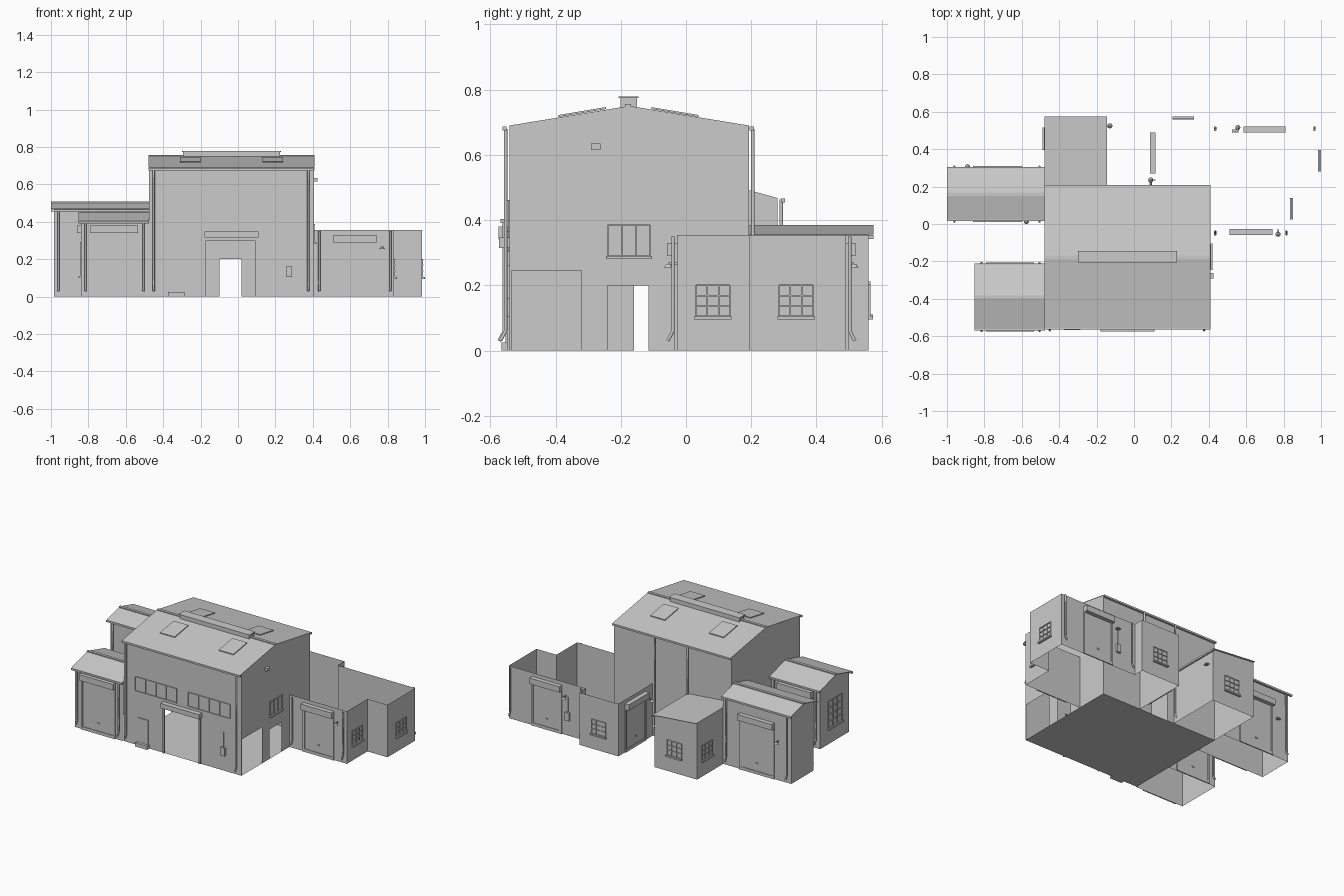
import bpy, bmesh
from mathutils import Vector

if "Cube" in bpy.data.objects:
    bpy.data.objects.remove(bpy.data.objects["Cube"])

grey = bpy.data.materials.new("plain_grey")
grey.use_nodes = True
grey.diffuse_color = (0.6, 0.6, 0.6, 1)
grey.node_tree.nodes["Principled BSDF"].inputs["Base Color"].default_value = (0.6, 0.6, 0.6, 1)


def finish(name, bm, out=None):
    """Turn a bmesh into an object; faces turn toward 'out' when given."""
    bm.normal_update()
    if out is None:
        bmesh.ops.recalc_face_normals(bm, faces=bm.faces)
    else:
        for f in bm.faces:
            if f.normal.dot(Vector(out)) < 0:
                f.normal_flip()
    me = bpy.data.meshes.new(name)
    bm.to_mesh(me)
    bm.free()
    me.materials.append(grey)
    ob = bpy.data.objects.new(name, me)
    bpy.context.collection.objects.link(ob)
    return ob


def at(w, u, z, d=0):
    """Point on wall w = (normal axis, position, outward sign)."""
    n = w[1] + w[2] * d
    return (n, u, z) if w[0] == 'x' else (u, n, z)


def outward(w):
    return (w[2], 0, 0) if w[0] == 'x' else (0, w[2], 0)


def quad(bm, pts):
    bm.faces.new([bm.verts.new(p) for p in pts])


def add_box(bm, w, u0, u1, z0, z1, d0, d1):
    lo, hi = Vector(at(w, u0, z0, d0)), Vector(at(w, u1, z1, d1))
    vs = bmesh.ops.create_cube(bm, size=1)["verts"]
    for v in vs:
        v.co = Vector([(a + b) / 2 + c * abs(b - a) for a, b, c in zip(lo, hi, v.co)])


def box(name, w, *dims):
    bm = bmesh.new()
    add_box(bm, w, *dims)
    return finish(name, bm)


def wall(name, w, u0, u1, top, holes=(), ridge=None):
    """Thin wall with rectangular openings and an optional gable."""
    bm = bmesh.new()
    us = sorted({u0, u1, *[h[i] for h in holes for i in (0, 1)]})
    zs = sorted({0, top, *[h[i] for h in holes for i in (2, 3)]})
    for a, b in zip(us, us[1:]):
        for c, e in zip(zs, zs[1:]):
            m, n = (a + b) / 2, (c + e) / 2
            if not any(h[0] < m < h[1] and h[2] < n < h[3] for h in holes):
                quad(bm, [at(w, a, c), at(w, b, c), at(w, b, e), at(w, a, e)])
    if ridge:
        quad(bm, [at(w, u0, top), at(w, u1, top), at(w, (u0 + u1) / 2, ridge)])
    bmesh.ops.remove_doubles(bm, verts=bm.verts, dist=1e-5)
    return finish(name, bm, outward(w))


def window(name, w, u0, u1, z0, z1, cols, rows, sill=True):
    """Frame, glazing bars and a sill."""
    bm = bmesh.new()
    t = 0.004
    for i in range(cols + 1):
        u = u0 + (u1 - u0) * i / cols
        add_box(bm, w, u - t / 2, u + t / 2, z0, z1, 0, 0.005)
    for i in range(rows + 1):
        z = z0 + (z1 - z0) * i / rows
        add_box(bm, w, u0, u1, z - t / 2, z + t / 2, 0, 0.006)
    if sill:
        add_box(bm, w, u0 - 0.005, u1 + 0.005, z0 - 0.01, z0, 0, 0.014)
    return finish(name, bm)


def shutter(name, w, u0, u1, z):
    """Roller door: housing, side rails, curtain and bottom bar."""
    bm = bmesh.new()
    add_box(bm, w, u0, u1, z, z + 0.04, 0, 0.03)
    add_box(bm, w, u0 + 0.012, u1 - 0.012, 0, z, 0, 0.003)
    add_box(bm, w, u0 + 0.012, u1 - 0.012, 0, 0.02, 0, 0.007)
    for u in (u0, u1 - 0.012):
        add_box(bm, w, u, u + 0.012, 0, z, 0, 0.008)
    m = (u0 + u1) / 2
    add_box(bm, w, m - 0.008, m + 0.008, 0.07, 0.076, 0, 0.009)
    return finish(name, bm)


def pipe(name, w, u, top):
    """Downpipe with a kicked-out foot."""
    cu = bpy.data.curves.new(name, 'CURVE')
    cu.dimensions = '3D'
    cu.bevel_depth = 0.006
    cu.bevel_resolution = 1
    sp = cu.splines.new('POLY')
    path = [(top, 0.012), (0.06, 0.012), (0.03, 0.028)]
    sp.points.add(len(path) - 1)
    for p, (z, d) in zip(sp.points, path):
        p.co = (*at(w, u, z, d), 1)
    cu.materials.append(grey)
    bpy.context.collection.objects.link(bpy.data.objects.new(name, cu))


def lamp(name, w, u, z):
    """Wall lamp: arm and conical shade."""
    bm = bmesh.new()
    add_box(bm, w, u - 0.003, u + 0.003, z + 0.004, z + 0.01, 0, 0.025)
    cone = bmesh.ops.create_cone(bm, cap_ends=True, segments=12, radius1=0.014, radius2=0.005, depth=0.012)
    bmesh.ops.translate(bm, verts=cone["verts"], vec=at(w, u, z, 0.026))
    finish(name, bm)


def gable_roof(name, x0, x1, y0, y1, eave, ridge):
    """Two slopes, a ridge cap and a gutter along each eave."""
    bm = bmesh.new()
    m = (y0 + y1) / 2
    for y in (y0, y1):
        quad(bm, [(x0, y, eave), (x1, y, eave), (x1, m, ridge), (x0, m, ridge)])
    bmesh.ops.remove_doubles(bm, verts=bm.verts, dist=1e-5)
    finish(name, bm, (0, 0, 1))
    box(name + "_ridge_cap", ('y', m, 1), x0, x1, ridge - 0.004, ridge + 0.004, -0.009, 0.009)
    for y, s in ((y0, -1), (y1, 1)):
        box(name + "_gutter", ('y', y, s), x0, x1, eave - 0.014, eave - 0.002, -0.005, 0.008)


# Main hall
front, back = ('y', -0.541, -1), ('y', 0.193, 1)
left, right = ('x', 0.405, 1), ('x', -0.475, -1)
wall("hall_front_wall", front, -0.475, 0.405, 0.69, [(-0.17, 0.09, 0, 0.3)])
wall("hall_back_wall", back, -0.475, 0.405, 0.69, [(-0.1, 0.02, 0, 0.2)])
wall("hall_left_wall", left, -0.541, 0.193, 0.69,
     [(-0.535, -0.32, 0, 0.245), (-0.24, -0.115, 0, 0.2)], 0.75)
wall("hall_right_wall", right, -0.541, 0.193, 0.69,
     [(-0.535, -0.25, 0, 0.3), (-0.16, -0.035, 0, 0.2)], 0.75)
bm = bmesh.new()
quad(bm, [(-0.475, -0.541, 0), (0.405, -0.541, 0), (0.405, 0.193, 0), (-0.475, 0.193, 0)])
finish("hall_floor", bm, (0, 0, -1))
gable_roof("hall_roof", -0.478, 0.408, -0.555, 0.2, 0.689, 0.752)

# Ridge vent and skylights
vent = ('y', -0.176, 1)
box("ridge_vent", vent, -0.295, 0.225, 0.74, 0.774, -0.025, 0.025)
box("ridge_vent_cap", vent, -0.3, 0.23, 0.774, 0.779, -0.031, 0.031)
for x in (-0.31, 0.13):
    for s in (-1, 1):
        bm = bmesh.new()
        add_box(bm, ('y', -0.176, s), x, x + 0.11, 0, 0.006, 0.07, 0.215)
        for v in bm.verts:
            v.co.z += 0.752 - abs(v.co.y + 0.176) * 0.167
        finish("skylight", bm)

# Hall details
window("front_window_right", front, -0.39, -0.08, 0.365, 0.46, 4, 1, False)
window("front_window_left", front, 0.005, 0.32, 0.365, 0.46, 4, 1, False)
window("side_window", left, -0.24, -0.11, 0.29, 0.385, 3, 1)
box("main_door_housing", front, -0.18, 0.11, 0.315, 0.347, 0, 0.033)
for u in (-0.18, 0.09):
    box("main_door_rail", front, u, u + 0.01, 0, 0.305, 0, 0.008)
box("small_door", front, -0.37, -0.29, 0.02, 0.19, 0, 0.006)
box("small_door_step", front, -0.375, -0.285, 0, 0.025, 0, 0.025)
box("switch_box", front, 0.257, 0.288, 0.105, 0.16, 0, 0.015)
box("switch_conduit", front, 0.27, 0.275, 0.16, 0.26, 0, 0.006)
box("gable_vent", left, -0.292, -0.262, 0.615, 0.635, 0, 0.02)
for u in (-0.45, 0.375):
    pipe("hall_front_downpipe", front, u, 0.68)
for u in (-0.155, 0.09):
    pipe("hall_back_downpipe", back, u, 0.68)

# Two roofed wings on the right: (end, front y, back y, eave, ridge, door start, door end)
for tag, end, y0, y1, eave, ridge, a, b in (
        ("front_wing", -0.84, -0.545, -0.235, 0.405, 0.452, -0.79, -0.535),
        ("rear_wing", -0.985, 0.04, 0.28, 0.468, 0.503, -0.86, -0.6)):
    fw, bw, ew = ('y', y0, -1), ('y', y1, 1), ('x', end, -1)
    wall(tag + "_front_wall", fw, end, -0.475, eave)
    wall(tag + "_back_wall", bw, end, -0.475, eave)
    wall(tag + "_end_wall", ew, y0, y1, eave, (), ridge - 0.002)
    gable_roof(tag + "_roof", end - 0.014, -0.475, y0 - 0.016, y1 + 0.016, eave, ridge)
    for w in (fw, bw):
        shutter(tag + "_shutter", w, a, b, 0.34)
        for u in (end + 0.025, -0.505):
            pipe(tag + "_downpipe", w, u, eave - 0.005)
window("front_wing_end_window", ('x', -0.84, -1), -0.465, -0.32, 0.11, 0.29, 3, 4)
lamp("rear_wing_front_lamp", ('y', 0.04, -1), -0.575, 0.26)
lamp("rear_wing_back_lamp", ('y', 0.28, 1), -0.89, 0.26)

# Lean-to room behind the hall
lb, ls, ll = ('y', 0.56, 1), ('x', -0.475, -1), ('x', -0.155, 1)
wall("lean_to_back_wall", lb, -0.475, -0.155, 0.356)
wall("lean_to_right_wall", ls, 0.193, 0.56, 0.383)
wall("lean_to_left_wall", ll, 0.193, 0.56, 0.356)
bm = bmesh.new()
quad(bm, [(-0.475, 0.56, 0.356), (-0.155, 0.56, 0.356), (-0.475, 0.56, 0.383)])
finish("lean_to_gable", bm, (0, 1, 0))
bm = bmesh.new()
quad(bm, [(-0.478, 0.193, 0.385), (-0.15, 0.193, 0.356), (-0.15, 0.575, 0.356), (-0.478, 0.575, 0.385)])
finish("lean_to_roof", bm, (0, 0, 1))
box("lean_to_gutter", ll, 0.2, 0.575, 0.342, 0.354, 0, 0.01)
window("lean_to_back_window", lb, -0.36, -0.25, 0.11, 0.21, 3, 3)
window("lean_to_side_window", ls, 0.4, 0.51, 0.11, 0.21, 3, 3)
lamp("lean_to_lamp", ll, 0.525, 0.26)

# Open-topped yard rooms on the left
H = 0.355
yf, yb, ym = ('y', -0.028, -1), ('y', 0.49, 1), ('y', 0.193, -1)
ye, yo = ('x', 0.835, 1), ('x', 0.985, 1)
rb, rs = ('y', 0.56, 1), ('x', 0.115, -1)
wall("yard_front_wall", yf, 0.405, 0.835, H)
wall("yard_inner_end_wall", ye, -0.028, 0.193, H)
wall("yard_step_wall", ym, 0.835, 0.985, H)
wall("yard_outer_end_wall", yo, 0.193, 0.49, H)
wall("yard_back_wall", yb, 0.405, 0.985, H)
wall("back_room_left_wall", ('x', 0.405, 1), 0.49, 0.56, H)
wall("back_room_back_wall", rb, 0.115, 0.405, H)
wall("back_room_right_wall", rs, 0.193, 0.56, H)
shutter("yard_front_shutter", yf, 0.51, 0.74, 0.29)
shutter("yard_back_shutter", yb, 0.585, 0.81, 0.29)
shutter("back_room_shutter", rs, 0.27, 0.49, 0.29)
window("yard_inner_window", ye, 0.03, 0.135, 0.105, 0.2, 3, 3)
window("yard_outer_window", yo, 0.285, 0.39, 0.105, 0.2, 3, 3)
window("back_room_window", rb, 0.21, 0.315, 0.105, 0.2, 3, 3)
for w, us in ((yf, (0.435, 0.815)), (yb, (0.435, 0.965))):
    for u in us:
        pipe("yard_downpipe", w, u, 0.35)
lamp("yard_front_lamp", yf, 0.77, 0.26)
lamp("yard_back_lamp", yb, 0.555, 0.26)
lamp("back_room_lamp", rs, 0.235, 0.26)
box("yard_back_switch_box", yb, 0.525, 0.555, 0.105, 0.16, 0, 0.015)
box("yard_back_conduit", yb, 0.537, 0.542, 0.16, 0.26, 0, 0.006)
